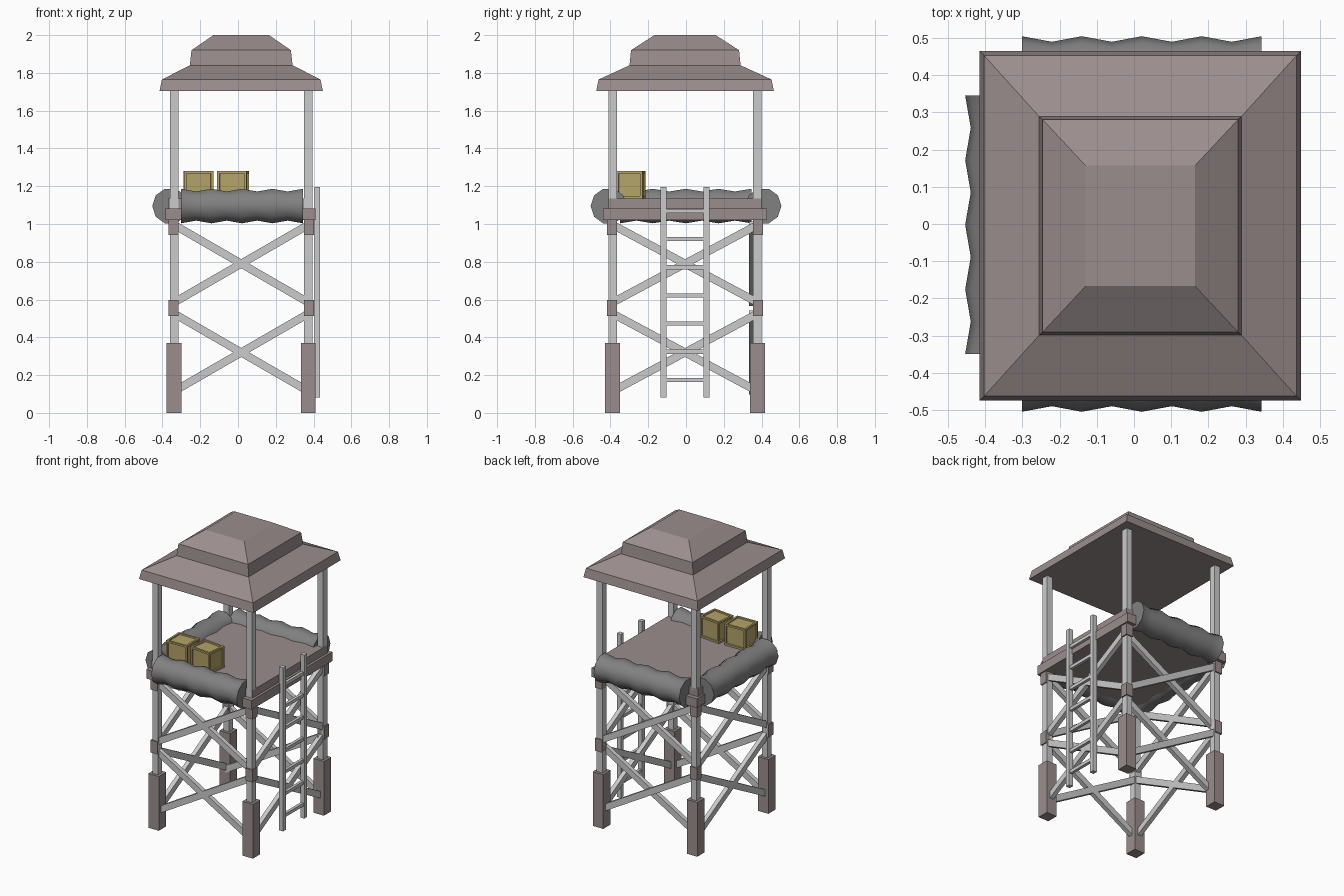
import bpy, bmesh, math
from mathutils import Vector, Matrix

if "Cube" in bpy.data.objects:
    bpy.data.objects.remove(bpy.data.objects["Cube"])

CX, CY = 0.017, -0.005      # tower axis
PX, PY = 0.355, 0.383       # post offsets from the axis


def material(name, rgb):
    m = bpy.data.materials.new(name)
    m.diffuse_color = (*rgb, 1)
    m.use_nodes = True
    m.node_tree.nodes["Principled BSDF"].inputs["Base Color"].default_value = m.diffuse_color
    return m


brown = material("brown_wood", (0.33, 0.27, 0.27))
cloth = material("dark_cloth", (0.22, 0.22, 0.22))
olive = material("olive_wood", (0.46, 0.37, 0.14))


def finish(name, bm, mat=None):
    bmesh.ops.recalc_face_normals(bm, faces=bm.faces)
    me = bpy.data.meshes.new(name)
    bm.to_mesh(me)
    bm.free()
    ob = bpy.data.objects.new(name, me)
    bpy.context.collection.objects.link(ob)
    if mat:
        me.materials.append(mat)
    return ob


def box(name, center, size, mat=None, rot=None):
    bm = bmesh.new()
    m = Matrix.Translation(center) @ (rot or Matrix()) @ Matrix.Diagonal((*size, 1))
    bmesh.ops.create_cube(bm, size=1, matrix=m)
    return finish(name, bm, mat)


def loft(name, rings, mat=None):
    """Skin a list of closed rings and cap both ends."""
    bm = bmesh.new()
    vs = [[bm.verts.new(p) for p in r] for r in rings]
    n = len(rings[0])
    for a, b in zip(vs, vs[1:]):
        for i in range(n):
            j = (i + 1) % n
            bm.faces.new((a[i], a[j], b[j], b[i]))
    bm.faces.new(vs[0])
    bm.faces.new(vs[-1])
    return finish(name, bm, mat)


# Posts with feet and collars
for sx in (-1, 1):
    for sy in (-1, 1):
        x, y = CX + sx * PX, CY + sy * PY
        box("post", (x, y, 1.03), (0.044, 0.044, 1.38))
        box("post_foot", (x, y, 0.185), (0.079, 0.079, 0.37), brown)
        for z in (0.555, 0.985):
            box("post_collar", (x + sx * 0.004, y + sy * 0.004, z), (0.052, 0.052, 0.085), brown)


# Cross braces on all four sides, two tiers
def brace(a, b):
    d = Vector(b) - Vector(a)
    along_x = abs(d.x) > abs(d.y)
    if along_x:
        rot = Matrix.Rotation(-math.atan2(d.z, d.x), 4, 'Y')
        size = (d.length, 0.03, 0.042)
    else:
        rot = Matrix.Rotation(math.atan2(d.z, d.y), 4, 'X')
        size = (0.03, d.length, 0.042)
    box("cross_brace", (Vector(a) + Vector(b)) / 2, size, None, rot)


for zc in (0.32, 0.79):
    for s in (-1, 1):
        for k in (-1, 1):
            z0, z1 = zc - k * 0.205, zc + k * 0.205
            inset = 0.03 if s == 1 and k == 1 else 0
            y = CY + s * PY - inset
            brace((CX - PX, y, z0), (CX + PX, y, z1))
            x = CX + s * PX
            brace((x, CY - PY, z0), (x, CY + PY, z1))

# Platform: wide lower frame and narrower deck
box("platform_frame", (CX - 0.003, CY, 1.052), (0.795, 0.87, 0.062), brown)
box("platform_deck", (CX - 0.005, CY, 1.109), (0.765, 0.81, 0.053), brown)

# Roof: stepped hip roof, (half x, half y, z)
roof = [(0.432, 0.470, 1.705), (0.420, 0.458, 1.765), (0.272, 0.294, 1.84),
        (0.263, 0.286, 1.92), (0.147, 0.162, 2.0)]
loft("roof", [[(CX + sx * hx, CY + sy * hy, z)
               for sx, sy in ((-1, -1), (1, -1), (1, 1), (-1, 1))]
              for hx, hy, z in roof], brown)


# Rolled cloth barriers on the front, back and left, with rippled outlines
def roll(name, center, length, axis):
    rings = []
    for i in range(9):
        t = (i / 8 - 0.5) * length
        r = 0.096 if i % 2 == 0 else 0.081
        ring = []
        for k in range(10):
            a = math.tau * k / 10
            u, v = r * math.cos(a), r * math.sin(a)
            off = (t, u, v) if axis == 'X' else (u, t, v)
            ring.append(Vector(center) + Vector(off))
        rings.append(ring)
    ob = loft(name, rings, cloth)
    bpy.ops.object.select_all(action='DESELECT')
    ob.select_set(True)
    bpy.context.view_layer.objects.active = ob
    bpy.ops.object.shade_smooth_by_angle(angle=math.radians(45))


roll("front_roll", (0.021, -0.409, 1.095), 0.645, 'X')
roll("back_roll", (0.021, 0.409, 1.095), 0.645, 'X')
roll("left_roll", (-0.358, -0.002, 1.095), 0.695, 'Y')


# Crates with recessed panels
def crate(center, size, angle):
    bm = bmesh.new()
    bmesh.ops.create_cube(bm, size=1, matrix=Matrix.Diagonal((*size, 1)))
    bmesh.ops.inset_individual(bm, faces=bm.faces[:], thickness=0.018)
    inner = [f for f in bm.faces if all(len(e.link_faces) == 2 for e in f.edges)
             and f.calc_center_median().length > 0
             and (f.calc_center_median() - f.normal * f.calc_center_median().dot(f.normal)).length < 1e-4]
    bmesh.ops.inset_individual(bm, faces=inner, thickness=0.002, depth=-0.008)
    ob = finish("crate", bm, olive)
    ob.location = center
    ob.rotation_euler.z = math.radians(angle)


crate((-0.21, -0.295, 1.208), (0.155, 0.145, 0.146), 1.5)
crate((-0.026, -0.293, 1.208), (0.155, 0.14, 0.146), -6)

# Ladder on the right side
for y in (-0.12, 0.109):
    box("ladder_rail", (0.42, y, 0.638), (0.03, 0.031, 1.115))
for i in range(7):
    box("ladder_rung", (0.42, -0.005, 0.175 + i * 0.149), (0.02, 0.21, 0.022))
